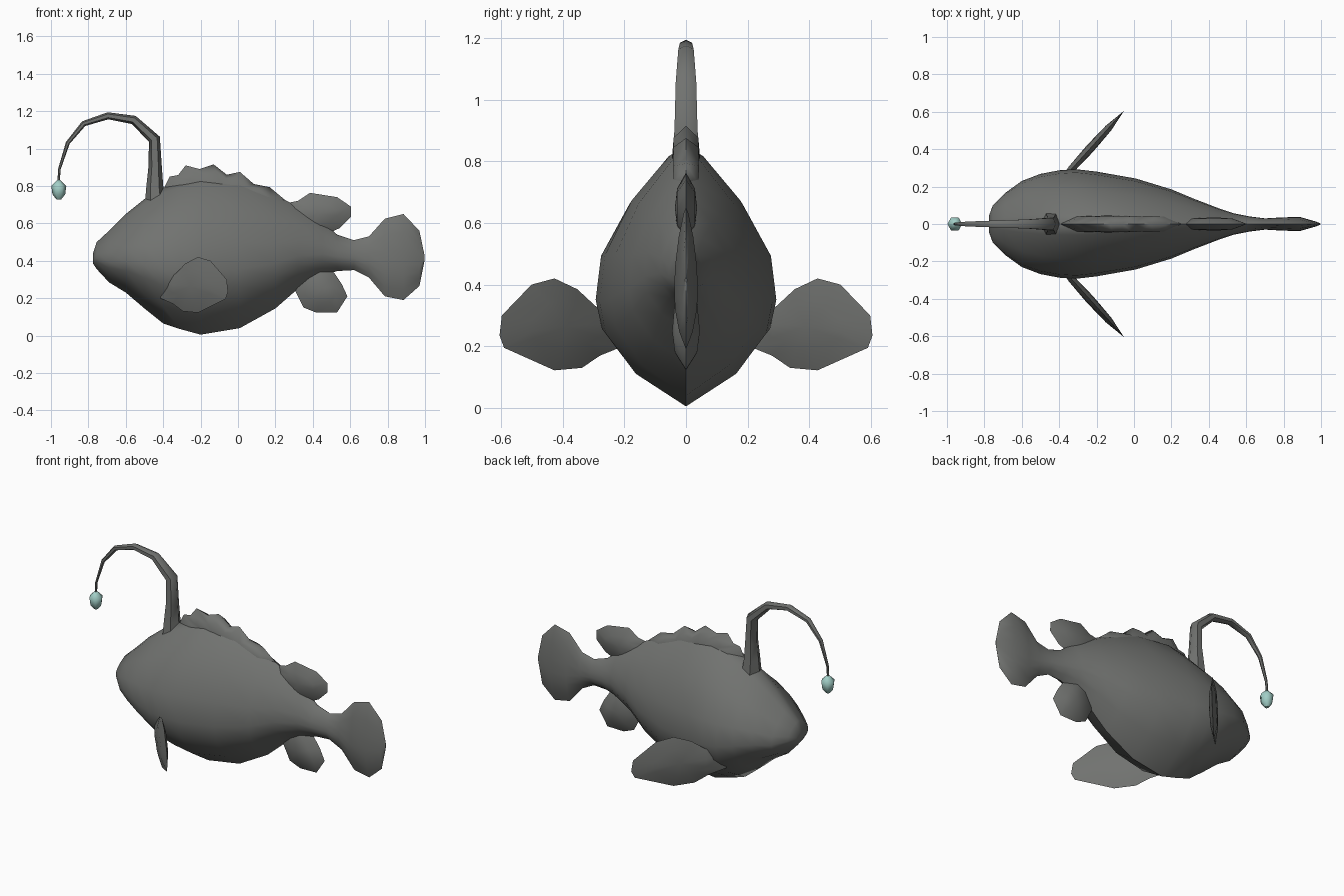
import bpy, bmesh, math
from mathutils import Vector, Matrix

if "Cube" in bpy.data.objects:
    bpy.data.objects.remove(bpy.data.objects["Cube"])


def material(name, rgb):
    m = bpy.data.materials.new(name)
    m.diffuse_color = (*rgb, 1)
    m.use_nodes = True
    m.node_tree.nodes["Principled BSDF"].inputs["Base Color"].default_value = m.diffuse_color
    return m


GREY = material("dark grey skin", (0.165, 0.17, 0.162))
TEAL = material("pale teal glow", (0.36, 0.62, 0.57))


def finish(name, bm, mat, angle=50):
    bmesh.ops.recalc_face_normals(bm, faces=bm.faces)
    me = bpy.data.meshes.new(name)
    bm.to_mesh(me)
    bm.free()
    me.materials.append(mat)
    ob = bpy.data.objects.new(name, me)
    bpy.context.collection.objects.link(ob)
    bpy.ops.object.select_all(action='DESELECT')
    ob.select_set(True)
    bpy.context.view_layer.objects.active = ob
    bpy.ops.object.shade_smooth_by_angle(angle=math.radians(angle))
    return ob


def loft(name, rings, mat, angle=50):
    """Skin a list of equal-length point rings and cap both ends."""
    bm = bmesh.new()
    vs = [[bm.verts.new(p) for p in r] for r in rings]
    n = len(vs[0])
    for a, b in zip(vs, vs[1:]):
        for i in range(n):
            bm.faces.new((a[i], a[(i + 1) % n], b[(i + 1) % n], b[i]))
    bm.faces.new(vs[0])
    bm.faces.new(vs[-1])
    return finish(name, bm, mat, angle)


def fin(name, outline, thick, matrix=Matrix(), inset=0.55, centre=None):
    """Lens-shaped blade: thin outline edge, thicker inner plate on each side."""
    bm = bmesh.new()
    n = len(outline)
    c = Vector(centre) if centre else sum((Vector(p) for p in outline), Vector((0, 0))) / n
    rim = [bm.verts.new((p[0], 0, p[1])) for p in outline]
    for s in (-1, 1):
        inner = []
        for p in outline:
            q = c + (Vector(p) - c) * inset
            inner.append(bm.verts.new((q.x, s * thick * 0.8, q.y)))
        mid = bm.verts.new((c.x, s * thick, c.y))
        for i in range(n):
            j = (i + 1) % n
            bm.faces.new((rim[i], rim[j], inner[j], inner[i]))
            bm.faces.new((inner[i], inner[j], mid))
    bm.transform(matrix)
    return finish(name, bm, GREY, 60)


# Body and tail: (x, bottom, top, half width) stations with a keeled egg section
section = [(0, 0), (0.58, 0.125), (0.93, 0.28), (1, 0.40), (0.94, 0.58), (0.63, 0.79), (0.2, 0.96), (0, 1)]
section += [(-y, z) for y, z in section[-2:0:-1]]
stations = [(-0.775, 0.385, 0.44, 0.045), (-0.755, 0.355, 0.50, 0.10), (-0.69, 0.285, 0.56, 0.165),
            (-0.60, 0.23, 0.65, 0.23), (-0.50, 0.145, 0.73, 0.268), (-0.40, 0.065, 0.79, 0.287),
            (-0.31, 0.035, 0.825, 0.293), (-0.20, 0.005, 0.85, 0.28), (0.01, 0.04, 0.83, 0.243),
            (0.20, 0.145, 0.75, 0.185), (0.32, 0.25, 0.69, 0.135), (0.45, 0.32, 0.61, 0.085),
            (0.53, 0.345, 0.54, 0.058), (0.62, 0.35, 0.51, 0.04), (0.70, 0.31, 0.53, 0.03),
            (0.785, 0.21, 0.625, 0.035), (0.885, 0.19, 0.65, 0.038), (0.97, 0.265, 0.56, 0.014),
            (0.998, 0.405, 0.425, 0.003)]
loft("body_and_tail", [[(x, y * w, b + z * (t - b)) for y, z in section] for x, b, t, w in stations], GREY, 55)

# Scalloped crest along the back
fin("back_crest", [(-0.41, 0.76), (-0.365, 0.85), (-0.32, 0.858), (-0.28, 0.91), (-0.205, 0.89),
                   (-0.13, 0.915), (-0.06, 0.86), (0.01, 0.875), (0.085, 0.81), (0.17, 0.793),
                   (0.26, 0.718), (0.25, 0.62), (-0.1, 0.7), (-0.35, 0.68)], 0.05,
    inset=0.75, centre=(-0.08, 0.76))

# Rear upper and lower fins
fin("upper_rear_fin", [(0.22, 0.70), (0.32, 0.72), (0.385, 0.763), (0.53, 0.74), (0.603, 0.69),
                       (0.605, 0.635), (0.545, 0.575), (0.49, 0.55), (0.35, 0.52), (0.25, 0.6)], 0.036)
fin("lower_rear_fin", [(0.30, 0.25), (0.35, 0.15), (0.42, 0.122), (0.53, 0.124), (0.585, 0.21),
                       (0.555, 0.275), (0.515, 0.335), (0.42, 0.42), (0.33, 0.36)], 0.045)

# Side paddles swept backwards, one per side
paddle = [(-0.12, 0.20), (-0.02, 0.17), (0.06, 0.13), (0.18, 0.122), (0.40, 0.195), (0.42, 0.235),
          (0.41, 0.30), (0.28, 0.40), (0.18, 0.42), (0.08, 0.385), (0.0, 0.33), (-0.12, 0.28)]
for side, label in ((1, "left"), (-1, "right")):
    u = Vector((0.67, 0.742 * side, 0))
    n = Vector((-0.742, 0.67 * side, 0))
    m = Matrix(((u.x, n.x, 0, -0.335), (u.y, n.y, 0, 0.293 * side), (0, 0, 1, 0), (0, 0, 0, 1)))
    fin("side_fin_" + label, paddle, 0.024, m)

# Lure stalk: tapering six-sided tube, (x, z, radius)
path = [(-0.44, 0.68, 0.06), (-0.445, 0.80, 0.045), (-0.443, 0.90, 0.036), (-0.447, 1.05, 0.032),
        (-0.558, 1.153, 0.024), (-0.695, 1.175, 0.019), (-0.825, 1.133, 0.015), (-0.91, 1.03, 0.011),
        (-0.955, 0.89, 0.007), (-0.96, 0.81, 0.006)]
rings = []
for i, (x, z, r) in enumerate(path):
    a, b = path[max(i - 1, 0)], path[min(i + 1, len(path) - 1)]
    d = Vector((b[0] - a[0], 0, b[1] - a[1])).normalized()
    side = Vector((d.z, 0, -d.x))
    ring = []
    for k in range(6):
        t = math.tau * k / 6
        ring.append(Vector((x, 0, z)) + side * r * math.cos(t) + Vector((0, 1.2 * r * math.sin(t), 0)))
    rings.append(ring)
loft("lure_stalk", rings, GREY)

# Glowing lure bulb
bulb = [(0.727, 0.012), (0.755, 0.034), (0.80, 0.04), (0.832, 0.008)]
loft("lure_bulb", [[(-0.958 + r * math.cos(math.tau * k / 6), r * math.sin(math.tau * k / 6), z)
                    for k in range(6)] for z, r in bulb], TEAL)
